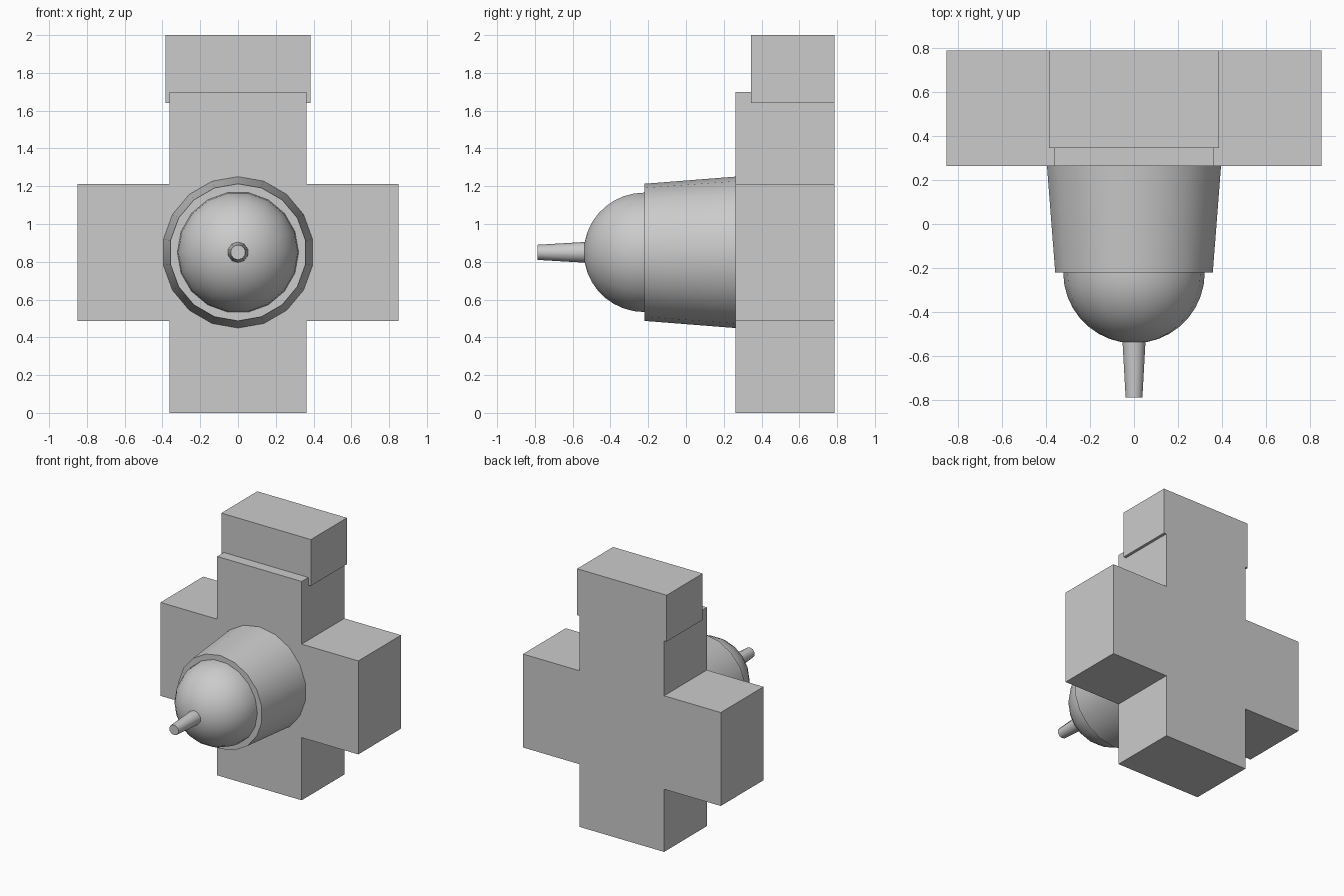
import bpy
import bmesh
from math import sin, cos, pi

if "Cube" in bpy.data.objects:
    bpy.data.objects.remove(bpy.data.objects["Cube"])

AXIS_Z = 0.85   # height of the round parts' axis


def finish(name, bm, smooth=False):
    bmesh.ops.recalc_face_normals(bm, faces=bm.faces)
    mesh = bpy.data.meshes.new(name)
    bm.to_mesh(mesh)
    bm.free()
    obj = bpy.data.objects.new(name, mesh)
    bpy.context.collection.objects.link(obj)
    if smooth:
        bpy.ops.object.select_all(action='DESELECT')
        obj.select_set(True)
        bpy.context.view_layer.objects.active = obj
        bpy.ops.object.shade_smooth_by_angle(angle=pi / 4.5)
    return obj


def extrude_y(name, outline, y0, y1):
    """Extrude an x/z outline from y0 to y1."""
    bm = bmesh.new()
    face = bm.faces.new([bm.verts.new((x, y0, z)) for x, z in outline])
    ext = bmesh.ops.extrude_face_region(bm, geom=[face], use_keep_orig=True)
    moved = [g for g in ext["geom"] if isinstance(g, bmesh.types.BMVert)]
    bmesh.ops.translate(bm, verts=moved, vec=(0, y1 - y0, 0))
    return finish(name, bm)


def revolve_y(name, profile, sides, start=0.0):
    """Revolve (radius, y) points about the y axis and cap the ends."""
    bm = bmesh.new()
    rings = []
    for r, y in profile:
        angles = [start + 2 * pi * i / sides for i in range(sides)]
        rings.append([bm.verts.new((r * cos(a), y, AXIS_Z + r * sin(a))) for a in angles])
    for a, b in zip(rings, rings[1:]):
        for i in range(sides):
            j = (i + 1) % sides
            bm.faces.new((a[i], a[j], b[j], b[i]))
    bm.faces.new(rings[0])
    bm.faces.new(rings[-1])
    bmesh.ops.remove_doubles(bm, verts=bm.verts, dist=1e-5)
    return finish(name, bm, smooth=True)


# Plus-shaped body
W, ARM, LOW, HIGH, TOP = 0.363, 0.85, 0.487, 1.213, 1.70
half = [(W, 0), (W, LOW), (ARM, LOW), (ARM, HIGH), (W, HIGH), (W, TOP)]
extrude_y("cross_body", half + [(-x, z) for x, z in reversed(half)], 0.263, 0.787)

# Slightly wider block on top, flush with the back
extrude_y("top_cap", [(-0.385, 1.64), (0.385, 1.64), (0.385, 2.0), (-0.385, 2.0)], 0.345, 0.787)

# Tapered barrel
revolve_y("barrel", [(0.401, 0.265), (0.363, -0.22)], 18, pi / 2)

# Dome on the barrel
R, RINGS = 0.321, 9
dome = [(R, -0.19)] + [(R * cos(a), -0.22 - R * sin(a))
                       for a in (i * pi / 2 / RINGS for i in range(RINGS))]
dome.append((1e-7, -0.22 - R))
revolve_y("dome", dome, 18)

# Thin tapered nozzle
revolve_y("nozzle", [(0.055, -0.53), (0.04, -0.787)], 10, pi / 2)
